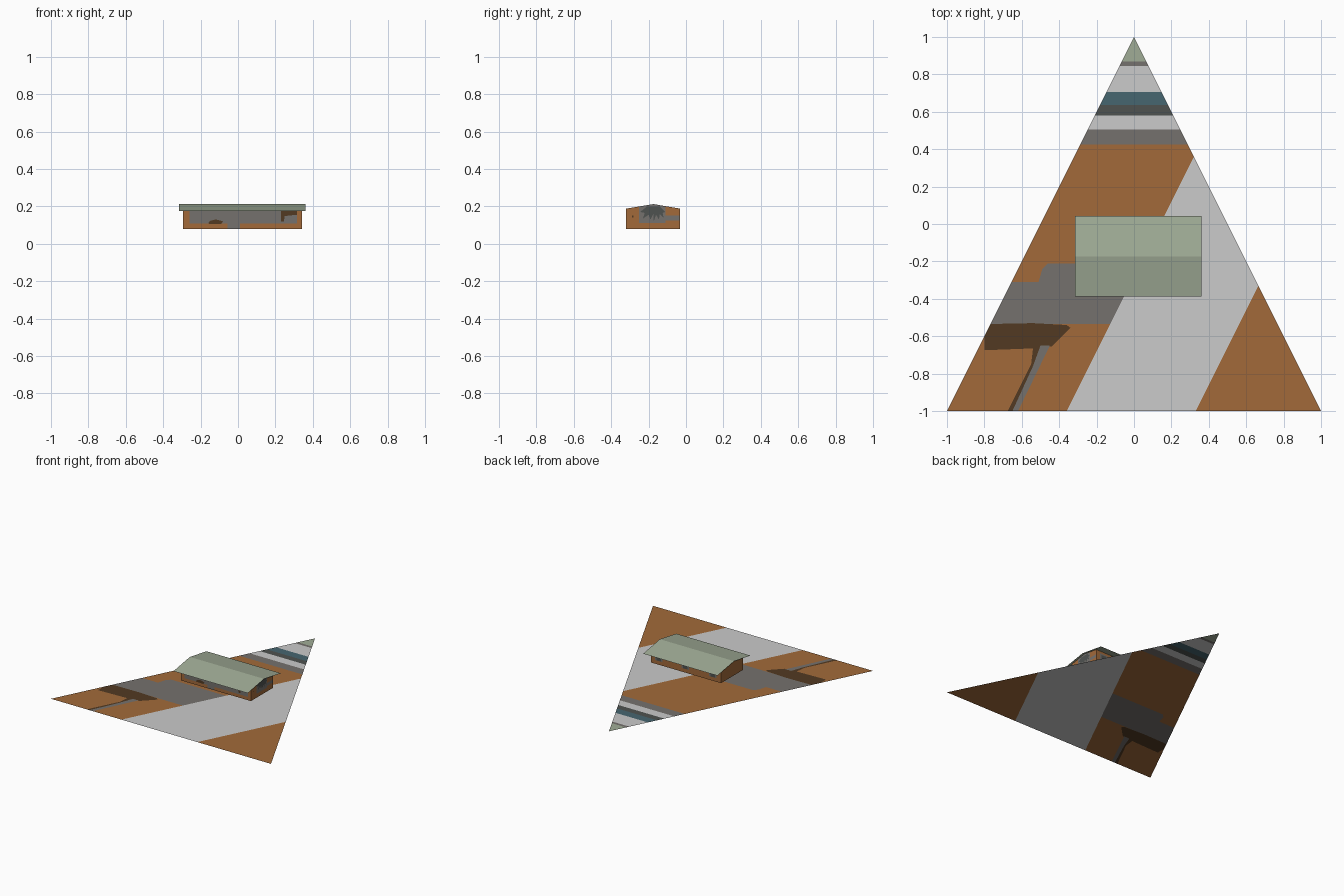
import bpy, bmesh
from mathutils import Vector

if "Cube" in bpy.data.objects:
    bpy.data.objects.remove(bpy.data.objects["Cube"])


def srgb(*c):
    return [((v / 255 + 0.055) / 1.055) ** 2.4 if v > 10 else v / 3295 for v in c] + [1]


PALETTE = [("rust orange", srgb(162, 106, 58)), ("light grey", srgb(203, 203, 203)),
           ("warm grey", srgb(117, 113, 109)), ("dark brown", srgb(82, 58, 34)),
           ("teal", srgb(70, 102, 112)), ("charcoal", srgb(78, 82, 80)),
           ("sage green", srgb(160, 172, 150))]
RUST, LIGHT, GREY, BROWN, TEAL, CHAR, SAGE = range(7)
MATS = []
for name, col in PALETTE:
    m = bpy.data.materials.new(name)
    m.diffuse_color = col
    m.use_nodes = True
    m.node_tree.nodes["Principled BSDF"].inputs["Base Color"].default_value = m.diffuse_color
    MATS.append(m)


def inside(p, poly):
    hit = False
    for (x1, y1), (x2, y2) in zip(poly, poly[1:] + poly[:1]):
        if (y1 > p.y) != (y2 > p.y) and p.x < x1 + (p.y - y1) * (x2 - x1) / (y2 - y1):
            hit = not hit
    return hit


def panel(name, outline, patches, place=lambda u, v: (u, v, 0)):
    """Flat panel with painted patches cut into its faces, then placed in 3D."""
    bm = bmesh.new()
    bm.faces.new([bm.verts.new((u, v, 0)) for u, v in outline])
    for mat, poly in patches:
        for a, b in zip(poly, poly[1:] + poly[:1]):
            no = Vector((a[1] - b[1], b[0] - a[0], 0)).normalized()
            bmesh.ops.bisect_plane(bm, geom=bm.verts[:] + bm.edges[:] + bm.faces[:],
                                   dist=1e-5, plane_co=(a[0], a[1], 0), plane_no=no)
        for f in bm.faces:
            if inside(f.calc_center_median(), poly):
                f.material_index = mat
    bmesh.ops.triangulate(bm, faces=bm.faces[:])
    bmesh.ops.dissolve_limit(bm, angle_limit=0.01, verts=bm.verts[:],
                             edges=bm.edges[:], delimit={'MATERIAL'})
    for v in bm.verts:
        v.co = place(v.co.x, v.co.y)
    me = bpy.data.meshes.new(name)
    bm.to_mesh(me)
    bm.free()
    for m in MATS:
        me.materials.append(m)
    ob = bpy.data.objects.new(name, me)
    bpy.context.collection.objects.link(ob)
    return ob


def rect(x0, x1, y0, y1):
    return [(x0, y0), (x1, y0), (x1, y1), (x0, y1)]


# triangular ground sheet: slanted road, bands towards the tip, stains at the left
ground = [(LIGHT, [(-0.36, -1), (0.33, -1), (0.665, -0.33), (0.32, 0.36)]),
          (GREY, [(-1, -0.535), (-0.1275, -0.535), (0.035, -0.21), (-0.46, -0.21),
                  (-0.49, -0.24), (-0.51, -0.31), (-1, -0.31)]),
          (BROWN, [(-0.785, -0.535), (-0.54, -0.53), (-0.36, -0.54), (-0.34, -0.555),
                   (-0.44, -0.655), (-0.5, -0.65), (-0.54, -0.76), (-0.65, -1),
                   (-0.675, -1), (-0.55, -0.75), (-0.54, -0.665), (-0.8, -0.675),
                   (-0.8, -0.61)]),
          (GREY, [(-0.5, -0.65), (-0.45, -0.65), (-0.62, -1), (-0.65, -1), (-0.54, -0.76)])]
bands = [(0.425, GREY), (0.505, LIGHT), (0.58, CHAR), (0.635, TEAL),
         (0.705, LIGHT), (0.845, GREY), (0.87, SAGE), (1.0, None)]
for (y0, mat), (y1, _) in zip(bands, bands[1:]):
    ground.append((mat, rect(-1, 1, y0, y1)))
panel("ground_sheet", [(-1, -1), (1, -1), (0, 1)], ground)

# house dimensions
X0, X1, Y0, Y1, ZB = -0.295, 0.342, -0.32, -0.033, 0.08
RY, RZ, SLOPE = -0.175, 0.212, 0.168


def roof_z(y):
    return RZ - SLOPE * abs(y - RY)


# long walls
panel("front_wall", rect(X0, X1, ZB, roof_z(Y0)),
      [(GREY, rect(-0.26, 0.315, 0.107, 0.2)),
       (GREY, rect(-0.055, 0.01, ZB, 0.107)),
       (BROWN, [(-0.16, 0.107), (-0.09, 0.105), (-0.08, 0.12), (-0.12, 0.13), (-0.15, 0.122)]),
       (BROWN, [(0.23, 0.12), (0.245, 0.12), (0.25, 0.148), (0.315, 0.155),
                (0.315, 0.176), (0.23, 0.176)])],
      lambda u, v: (u, Y0, v))
slots = []
for x in (-0.22, 0.03, 0.27):
    slots += [(GREY, rect(x - 0.035, x + 0.035, 0.11, 0.17)),
              (CHAR, rect(x - 0.02, x + 0.02, 0.11, 0.16))]
panel("back_wall", rect(X0, X1, ZB, roof_z(Y1))[::-1], slots, lambda u, v: (u, Y1, v))

# gable walls, the right one with a star-shaped patch
gable = [(Y0, ZB), (Y1, ZB), (Y1, roof_z(Y1)), (RY, RZ), (Y0, roof_z(Y0))]
star = [(-0.23, 0.135), (-0.2, 0.155), (-0.19, 0.13), (RY, 0.158), (-0.172, 0.12),
        (-0.16, 0.155), (-0.145, 0.13), (-0.14, 0.158), (-0.12, 0.14), (-0.125, 0.165),
        (-0.11, 0.17), (-0.14, 0.198), (-0.21, 0.198), (-0.245, 0.17), (-0.22, 0.165)]
panel("right_gable", gable,
      [(GREY, rect(-0.25, -0.11, 0.112, 0.198)),
       (GREY, rect(-0.11, -0.035, 0.125, 0.15)),
       (GREY, [(-0.25, 0.198), (-0.11, 0.198), (RY, 0.215)]),
       (CHAR, star), (BROWN, rect(-0.29, -0.28, 0.14, 0.15))],
      lambda u, v: (X1, u, v))
panel("left_gable", gable[::-1], [], lambda u, v: (X0, u, v))

# thin pitched roof, one sheet per slope
for side, ya, yb in (("front", -0.388, RY), ("back", RY, 0.042)):
    r = rect(-0.315, 0.36, ya, yb)
    panel(side + "_roof_slope", r, [(SAGE, r)], lambda u, v: (u, v, roof_z(v)))
